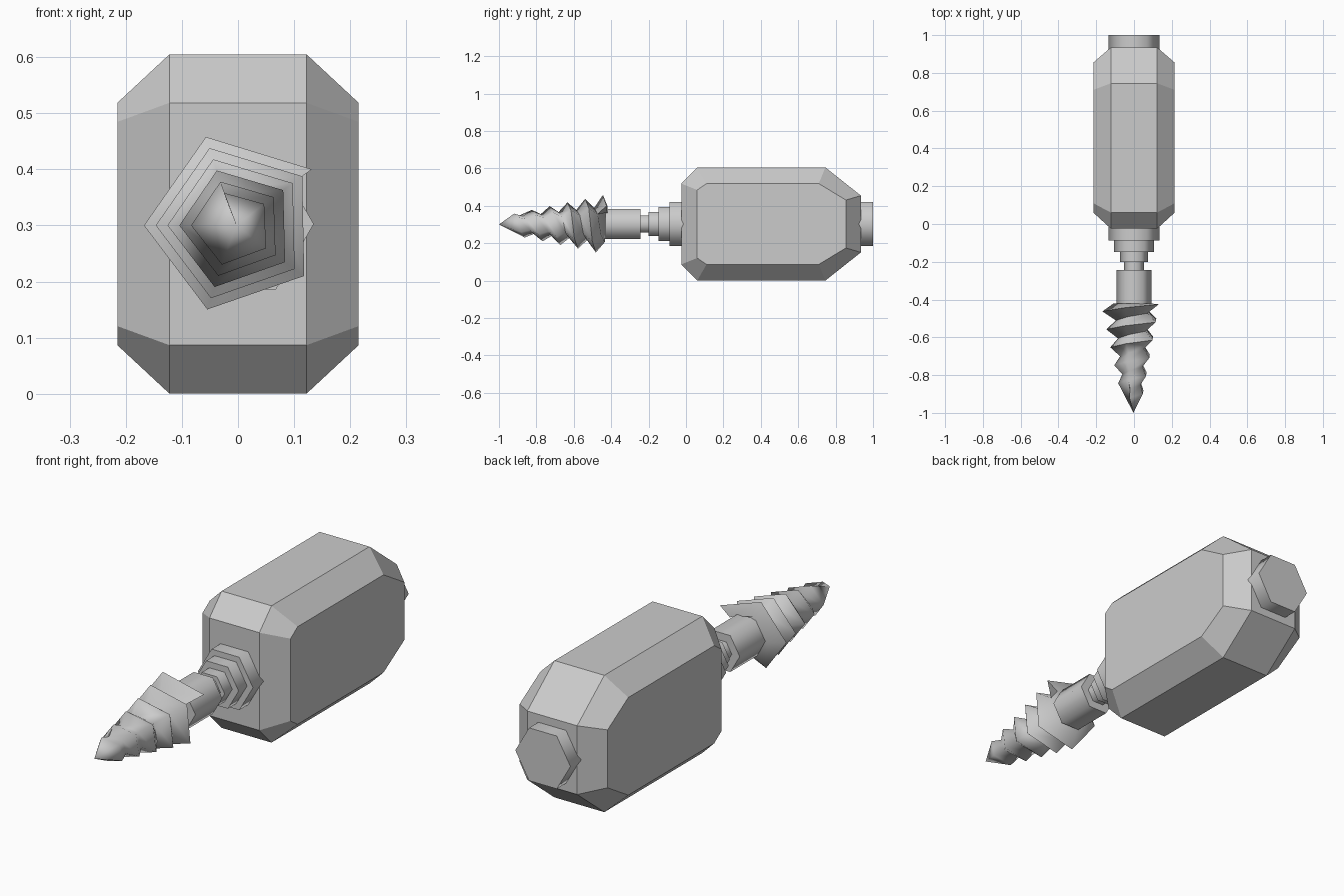
import bpy, bmesh, math

cube = bpy.data.objects.get("Cube")
if cube:
    bpy.data.objects.remove(cube, do_unlink=True)

grey = bpy.data.materials.new("plain_grey")
grey.use_nodes = True
COLOUR = (0.6, 0.6, 0.6, 1)
grey.diffuse_color = COLOUR
grey.node_tree.nodes["Principled BSDF"].inputs["Base Color"].default_value = COLOUR

ZC = 0.3025


def make(name, verts, faces, smooth_angle=None):
    mesh = bpy.data.meshes.new(name)
    mesh.from_pydata(verts, [], faces)
    bm = bmesh.new()
    bm.from_mesh(mesh)
    bmesh.ops.recalc_face_normals(bm, faces=bm.faces)
    bm.to_mesh(mesh)
    bm.free()
    mesh.materials.append(grey)
    obj = bpy.data.objects.new(name, mesh)
    bpy.context.collection.objects.link(obj)
    if smooth_angle:
        bpy.ops.object.select_all(action='DESELECT')
        obj.select_set(True)
        bpy.context.view_layer.objects.active = obj
        bpy.ops.object.shade_smooth_by_angle(angle=math.radians(smooth_angle))
    return obj


def loft(name, loops, smooth_angle=None):
    """Skin equal-length loops and cap both ends."""
    n = len(loops[0])
    verts = [p for loop in loops for p in loop]
    faces = [list(range(n)), list(range(len(verts) - n, len(verts)))]
    for r in range(len(loops) - 1):
        for i in range(n):
            j = (i + 1) % n
            faces.append((r * n + i, r * n + j, (r + 1) * n + j, (r + 1) * n + i))
    return make(name, verts, faces, smooth_angle)


# Body: a wide centre octagon with a smaller octagon on each side
def octagon(x, front, front_in, back_in, back, top, z_front, z_back):
    half = [(front, z_front), (front_in, top), (back_in, top), (back, z_back)]
    ring = half + [(y, -z) for y, z in reversed(half)]
    return [(x, y, ZC + z) for y, z in ring]


wide = (-0.025, 0.06, 0.745, 0.935, 0.3025, 0.216, 0.152)
small = (0.06, 0.11, 0.71, 0.855, 0.216, 0.182, 0.128)
loft("handle_body", [octagon(-0.215, *small), octagon(-0.122, *wide),
                     octagon(0.122, *wide), octagon(0.215, *small)])


# Hexagonal collars, neck and shaft along y
def hexagon(radius, y):
    return [(radius * math.cos(math.pi * i / 3), y, ZC + radius * math.sin(math.pi * i / 3))
            for i in range(6)]


for name, radius, y0, y1 in (
        ("end_cap", 0.135, 0.87, 1.0),
        ("front_collar_large", 0.135, 0.04, -0.088),
        ("front_collar_medium", 0.106, -0.088, -0.147),
        ("front_collar_small", 0.075, -0.147, -0.2),
        ("neck", 0.054, -0.2, -0.243),
        ("shaft", 0.093, -0.243, -0.43)):
    loft(name, [hexagon(radius, y0), hexagon(radius, y1)], 65)


# Screw thread: five-sided helix of ridges and valleys, tapering to a point
STEP, LAST = 0.019, 26


def helix_point(radius, k, y):
    a = math.radians(36 + 72 * k)
    return (-0.006 + radius * math.cos(a), y, 0.3 + radius * math.sin(a))


ridge = [helix_point(0.170 - 0.0042 * k, k, -0.425 - STEP * k) for k in range(LAST + 1)]
valley = [helix_point(0.095 - 0.0023 * k, k, min(-0.42, -0.425 - STEP * (k + 2.5)))
          for k in range(-5, LAST - 4)]
verts = ridge + valley + [(-0.003, -1.0, 0.3)]
V0 = len(ridge) + 5          # index of valley 0
TIP = len(verts) - 1
faces = []
for k in range(LAST - 5):
    faces.append((k, k + 1, V0 + k + 1, V0 + k))
for k in range(-5, LAST - 5):
    faces.append((V0 + k, V0 + k + 1, k + 6, k + 5))
for k in range(LAST - 5, LAST):
    faces.append((k, k + 1, TIP))
faces.append((LAST - 5, V0 + LAST - 5, LAST, TIP))     # step at the tip
faces.append((V0 - 5, V0 - 4, V0 - 3, V0 - 2, V0 - 1, V0))  # back cap
faces.append((V0 - 5, 0, V0))                          # step at the back
make("screw_thread", verts, faces, 75)
